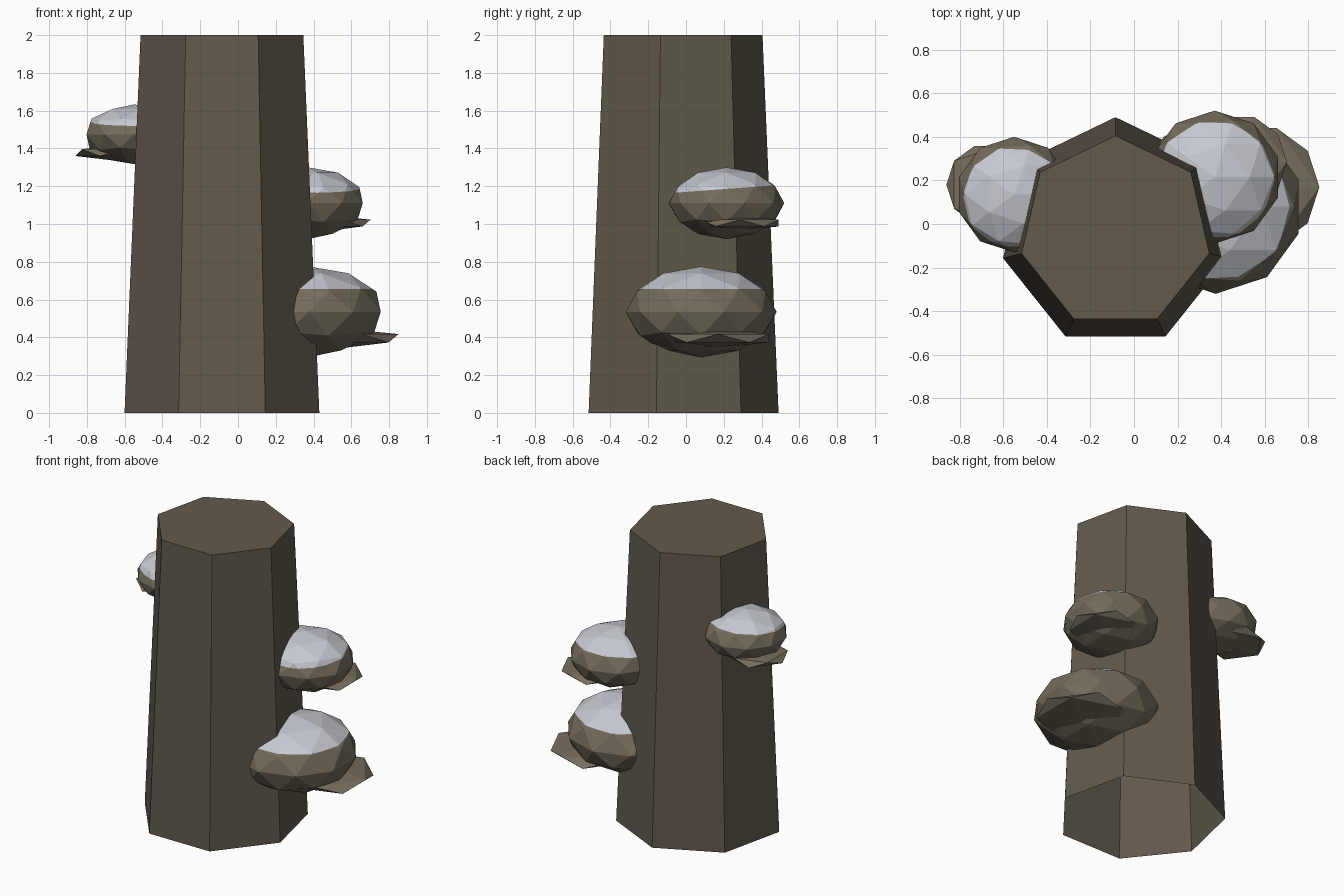
import bpy, bmesh, math
from mathutils import Vector

if "Cube" in bpy.data.objects:
    bpy.data.objects.remove(bpy.data.objects["Cube"])


def material(name, rgb):
    m = bpy.data.materials.new(name)
    m.diffuse_color = (*rgb, 1)
    m.use_nodes = True
    m.node_tree.nodes["Principled BSDF"].inputs["Base Color"].default_value = m.diffuse_color
    return m


BARK = material("bark_brown", (0.120, 0.102, 0.072))
WARM = material("bark_warm_brown", (0.120, 0.094, 0.072))
FUNGUS = material("fungus_tan", (0.175, 0.150, 0.108))
SNOW = material("snow_grey", (0.56, 0.58, 0.63))


def finish(bm, name, mats, location=(0, 0, 0)):
    me = bpy.data.meshes.new(name)
    bm.to_mesh(me)
    bm.free()
    for m in mats:
        me.materials.append(m)
    ob = bpy.data.objects.new(name, me)
    ob.location = location
    bpy.context.collection.objects.link(ob)
    return ob


# Trunk: tapered seven-sided tube, capped on top and open below
bm = bmesh.new()
rings = []
for z, r, cy in ((0, 0.529, -0.039), (2, 0.442, -0.037)):
    rings.append([bm.verts.new((-0.085 + r * math.cos(math.pi / 2 + i * math.tau / 7),
                                cy + r * math.sin(math.pi / 2 + i * math.tau / 7), z))
                  for i in range(7)])
low, top = rings
for i in range(7):
    j = (i + 1) % 7
    f = bm.faces.new((low[i], low[j], top[j], top[i]))
    f.material_index = 1 if i in (0, 2) else 0
bm.faces.new(top)
finish(bm, "trunk", (BARK, WARM))


# Rounded fungus with a snowy cap
def fungus(name, location, radius, height, snow_line, tilt):
    bm = bmesh.new()
    bmesh.ops.create_icosphere(bm, subdivisions=2, radius=1)
    normal = Vector((0, -tilt, 1)).normalized()
    point = Vector((0, 0, snow_line))
    bmesh.ops.bisect_plane(bm, geom=bm.verts[:] + bm.edges[:] + bm.faces[:],
                           plane_co=point, plane_no=normal)
    for f in bm.faces:
        f.material_index = int((f.calc_center_median() - point).dot(normal) > 0)
    bmesh.ops.scale(bm, vec=(radius, radius, height), verts=bm.verts)
    finish(bm, name, (FUNGUS, SNOW), location)


# Thin jagged plate below each fungus
def plate(name, location, radius, height):
    bm = bmesh.new()
    bmesh.ops.create_icosphere(bm, subdivisions=1, radius=1)
    bmesh.ops.scale(bm, vec=(radius, radius, height), verts=bm.verts)
    finish(bm, name, (FUNGUS,), location)


fungus("lower_fungus", (0.375, 0.08, 0.535), 0.40, 0.24, 0.50, 0.0)
plate("lower_plate", (0.567, 0.17, 0.395), 0.317, 0.05)
fungus("middle_fungus", (0.37, 0.215, 1.11), 0.305, 0.19, 0.40, 0.12)
plate("middle_plate", (0.485, 0.285, 1.005), 0.242, 0.04)
fungus("upper_fungus", (-0.55, 0.135, 1.475), 0.265, 0.158, 0.42, 0.15)
plate("upper_plate", (-0.673, 0.18, 1.378), 0.21, 0.04)
